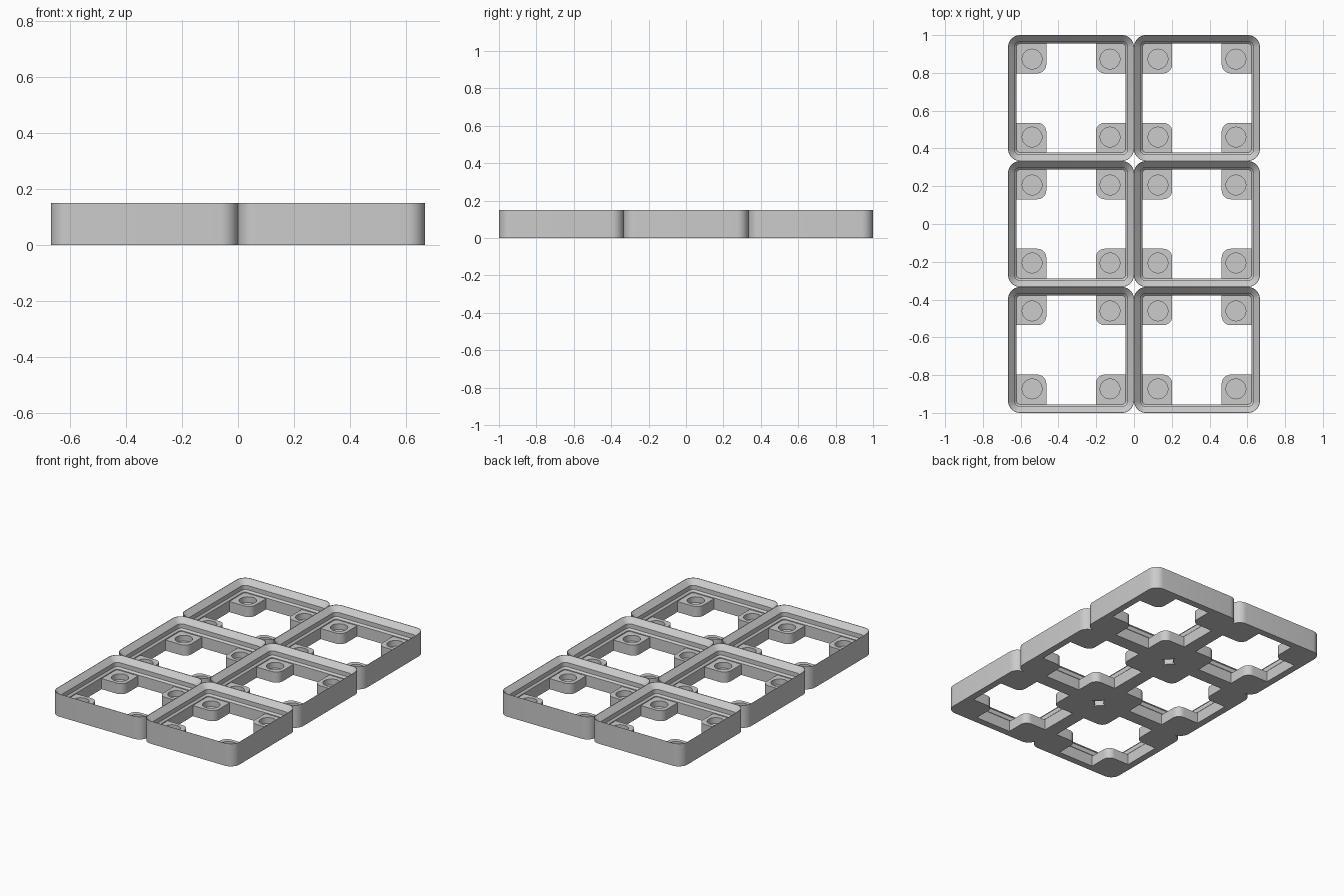
import bpy, bmesh, math

if "Cube" in bpy.data.objects:
    bpy.data.objects.remove(bpy.data.objects["Cube"])

MM = 1 / 63            # 42 mm cell = 2/3 unit
CELL, R = 42 * MM, 4 * MM
TOP, FLOOR = 9.4 * MM, 4.4 * MM
CENTRES = [((i - 0.5) * CELL, (j - 1) * CELL) for i in range(2) for j in range(3)]


def arc(cx, cy, r, a0, a1, n=10):
    return [(cx + r * math.cos(math.radians(a0 + (a1 - a0) * k / n)),
             cy + r * math.sin(math.radians(a0 + (a1 - a0) * k / n))) for k in range(n + 1)]


def spin4(quarter):
    """Repeat a quarter outline four times around the origin."""
    pts = []
    for k in range(4):
        c, s = [(1, 0), (0, 1), (-1, 0), (0, -1)][k]
        pts += [(x * c - y * s, x * s + y * c) for x, y in quarter]
    return pts


def rounded_square(inset):
    r, c = R - inset, CELL / 2 - R
    return spin4(arc(c, c, r, 0, 90))


def loft(bm, rings, at=(0, 0)):
    """Closed solid through stacked (outline, z) rings."""
    loops = [[bm.verts.new((x + at[0], y + at[1], z)) for x, y in pts] for pts, z in rings]
    n = len(loops[0])
    bm.faces.new(loops[0][::-1])
    bm.faces.new(loops[-1])
    for a, b in zip(loops, loops[1:]):
        for i in range(n):
            j = (i + 1) % n
            bm.faces.new((a[i], a[j], b[j], b[i]))


def make(name, solids):
    bm = bmesh.new()
    for rings, at in solids:
        loft(bm, rings, at)
    bmesh.ops.recalc_face_normals(bm, faces=bm.faces)
    me = bpy.data.meshes.new(name)
    bm.to_mesh(me)
    bm.free()
    ob = bpy.data.objects.new(name, me)
    bpy.context.collection.objects.link(ob)
    return ob


# solid slab
hx, hy = CELL, 1.5 * CELL
slab = [(-hx, -hy), (hx, -hy), (hx, hy), (-hx, hy)]
plate = make("grid_baseplate", [([(slab, 0), (slab, TOP)], (0, 0))])

# four-cusped notches at every cell corner, which round the cells
cusp = spin4(arc(R, R, R, 270, 180)[:-1])
notches = make("corner_notches", [([(cusp, -0.05), (cusp, TOP + 0.05)], (i * CELL, (j - 0.5) * CELL))
                                  for i in (-1, 0, 1) for j in (-1, 0, 1, 2)])

# stepped pockets, leaving a hair-thin rim
profile = [(2.85, 4.4), (2.85, 4.75), (2.15, 5.45), (2.15, 7.25), (0.08, 9.32), (0.08, 11)]
pockets = make("pocket_cutter", [([(rounded_square(o * MM), z * MM) for o, z in profile], c)
                                 for c in CENTRES])

# through openings that leave four magnet pads per cell
a, p, r = CELL / 2 - 2.85 * MM, CELL / 2 - 12.75 * MM, 3 * MM
cross = spin4([(a, p)] + arc(p + r, p + r, r, 270, 180) + [(p, a)])
openings = make("opening_cutter", [([(cross, -0.05), (cross, FLOOR + 0.01)], c) for c in CENTRES])

# blind magnet holes
ring = arc(0, 0, 3.3 * MM, 0, 360, 40)[:-1]
d = 13 * MM
holes = make("magnet_hole_cutter", [([(ring, 2 * MM), (ring, FLOOR + 0.01)], (x + sx * d, y + sy * d))
                                    for x, y in CENTRES for sx in (-1, 1) for sy in (-1, 1)])

# cut everything, then drop the helpers
bpy.context.view_layer.objects.active = plate
plate.select_set(True)
for cutter in [notches, pockets, openings, holes]:
    cutter.hide_render = True
    m = plate.modifiers.new("cut", 'BOOLEAN')
    m.operation, m.solver, m.object = 'DIFFERENCE', 'EXACT', cutter
    bpy.ops.object.modifier_apply(modifier=m.name)
    bpy.data.objects.remove(cutter)
bpy.ops.object.shade_smooth_by_angle(angle=math.radians(30))
